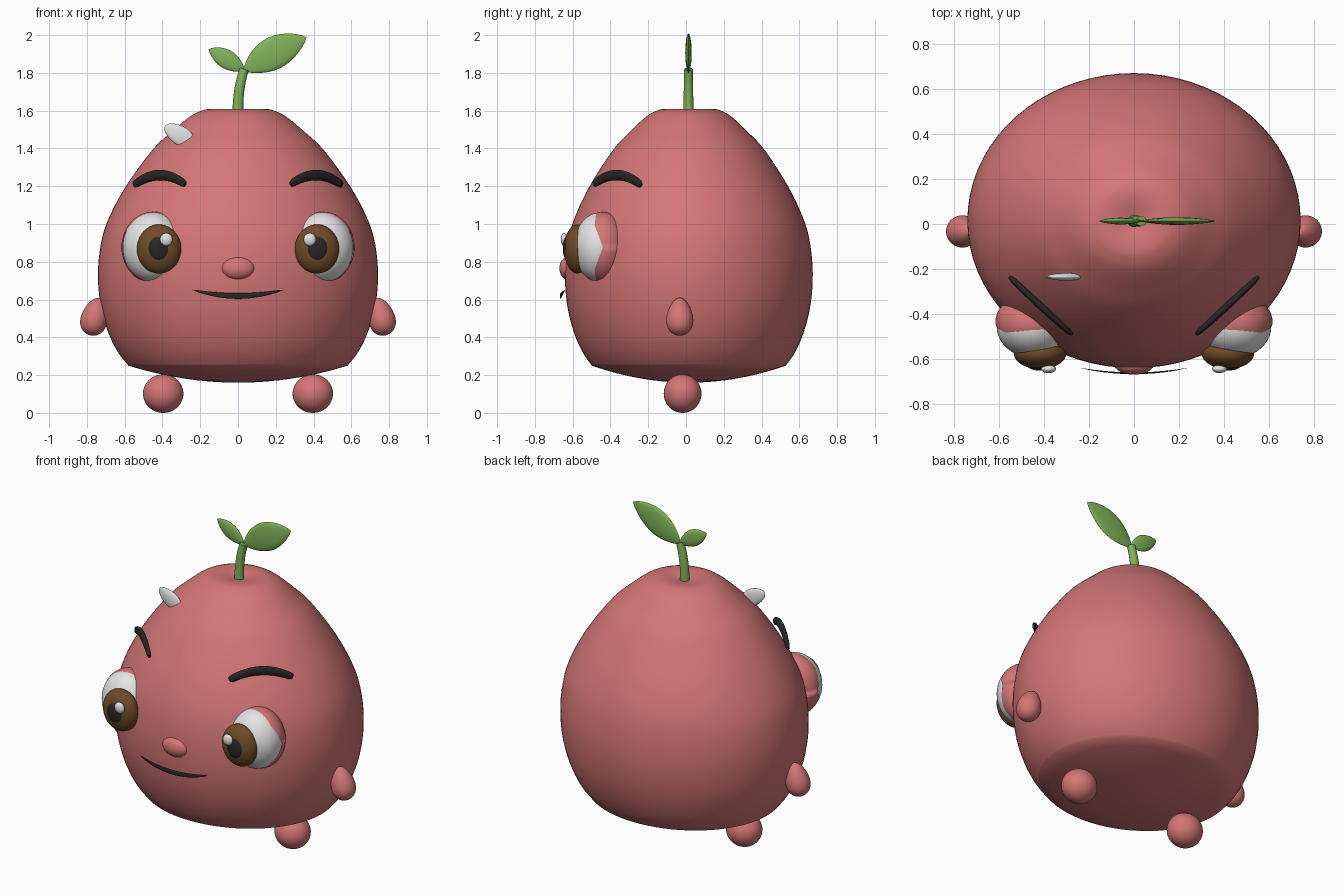
import bpy, bmesh
from math import sin, cos, pi, radians
from mathutils import Vector, Matrix

cube = bpy.data.objects.get("Cube")
if cube:
    bpy.data.objects.remove(cube, do_unlink=True)


def material(name, rgb):
    m = bpy.data.materials.new(name)
    m.use_nodes = True
    m.diffuse_color = (*rgb, 1)
    m.node_tree.nodes["Principled BSDF"].inputs["Base Color"].default_value = (*rgb, 1)
    return m


PINK = material("coral pink", (0.66, 0.18, 0.18))
GREEN = material("leaf green", (0.22, 0.45, 0.10))
WHITE = material("soft white", (0.78, 0.78, 0.78))
BROWN = material("iris brown", (0.16, 0.07, 0.02))
BLACK = material("charcoal", (0.02, 0.02, 0.02))


def finish(name, bm, mat):
    bmesh.ops.recalc_face_normals(bm, faces=bm.faces)
    mesh = bpy.data.meshes.new(name)
    bm.to_mesh(mesh)
    bm.free()
    mesh.materials.append(mat)
    mesh.shade_smooth()
    ob = bpy.data.objects.new(name, mesh)
    bpy.context.collection.objects.link(ob)
    return ob


def ellipsoid(name, center, radii, mat, tilt=0, taper=0, cuts=()):
    """Ellipsoid, narrowed to the top by taper, tilted about y, trimmed by planes."""
    bm = bmesh.new()
    bmesh.ops.create_uvsphere(bm, u_segments=40, v_segments=24, radius=1)
    for v in bm.verts:
        k = 1 - taper * v.co.z
        v.co = Vector((v.co.x * k * radii[0], v.co.y * k * radii[1], v.co.z * radii[2]))
    for normal in cuts:
        bmesh.ops.bisect_plane(bm, geom=bm.verts[:] + bm.edges[:] + bm.faces[:],
                               plane_co=(0, 0, 0.0), plane_no=normal, clear_inner=True)
    bm.transform(Matrix.Translation(center) @ Matrix.Rotation(tilt, 4, 'Y'))
    return finish(name, bm, mat)


def loft(name, rings, mat):
    """Skin a list of closed rings and cap both ends."""
    bm = bmesh.new()
    rows = [[bm.verts.new(p) for p in ring] for ring in rings]
    n = len(rows[0])
    for a, b in zip(rows, rows[1:]):
        for i in range(n):
            bm.faces.new((a[i], a[(i + 1) % n], b[(i + 1) % n], b[i]))
    bm.faces.new(rows[0])
    bm.faces.new(rows[-1])
    bmesh.ops.remove_doubles(bm, verts=bm.verts, dist=0.0002)
    return finish(name, bm, mat)


def sweep(name, start, mid, end, normal, width, depth, mat, profile, steps=24, sides=16):
    """Elliptical section along an arc through three points; profile(t) scales it."""
    a, m, b = Vector(start), Vector(mid), Vector(end)
    c = 2 * m - (a + b) / 2
    normal = Vector(normal).normalized()
    rings = []
    for k in range(steps + 1):
        t = k / steps
        p = a * (1 - t) ** 2 + c * 2 * t * (1 - t) + b * t * t
        side = ((c - a) * (1 - t) + (b - c) * t).cross(normal).normalized()
        s = max(profile(t), 0.01)
        rings.append([p + side * width * s * cos(2 * pi * i / sides)
                      + normal * depth * s * sin(2 * pi * i / sides) for i in range(sides)])
    ob = loft(name, rings, mat)
    bpy.context.view_layer.objects.active = ob
    bpy.ops.object.select_all(action='DESELECT')
    ob.select_set(True)
    bpy.ops.object.shade_smooth_by_angle(angle=radians(50))
    return ob


# Body: smoothed outline turned around an oval
outline = [(0.58, 0.25), (0.635, 0.32), (0.685, 0.42), (0.724, 0.55), (0.741, 0.70), (0.733, 0.85),
           (0.697, 1.0), (0.6, 1.19), (0.455, 1.39), (0.35, 1.49), (0.26, 1.565), (0.2, 1.597),
           (0.15, 1.609), (0.08, 1.604), (0.0, 1.585)]
pts = [Vector(p) for p in outline]
curve = [Vector((0.58 * k / 8, 0.16 + 0.09 * (k / 8) ** 2)) for k in range(8)]
for i in range(len(pts) - 1):
    p0, p1, p2, p3 = pts[max(i - 1, 0)], pts[i], pts[i + 1], pts[min(i + 2, len(pts) - 1)]
    for k in range(4):
        t = k / 4
        curve.append(p1 + (p2 - p0) * t / 2 + (2 * p0 - 5 * p1 + 4 * p2 - p3) * t * t / 2
                     + (3 * p1 - p0 - 3 * p2 + p3) * t ** 3 / 2)
curve.append(pts[-1])
SIDES = 72
loft("body", [[(max(r, 0) * cos(2 * pi * i / SIDES), 0.015 + 0.885 * max(r, 0) * sin(2 * pi * i / SIDES), z)
               for i in range(SIDES)] for r, z in curve], PINK)

# Paired parts
for s, side in ((-1, "right"), (1, "left")):
    ellipsoid(side + "_foot", (s * 0.396, -0.018, 0.102), (0.107, 0.1, 0.102), PINK)
    ellipsoid(side + "_arm", (s * 0.758, -0.033, 0.51), (0.07, 0.07, 0.102), PINK,
              tilt=-s * 0.25, taper=0.22)
    # Eye with upper and lower lids
    eye = (s * 0.449, -0.455, 0.877)
    lid = (s * 0.451, -0.44, 0.877)
    ellipsoid(side + "_eyeball", eye, (0.162, 0.14, 0.184), WHITE)
    for d, part in ((1, "upper"), (-1, "lower")):
        ellipsoid(f"{side}_{part}_eyelid", lid, (0.166, 0.136, 0.188), PINK,
                  cuts=((0, 0, d), (0, 0.187, d * 0.07)))
    ellipsoid(side + "_iris", (s * 0.418, -0.575, 0.868), (0.117, 0.07, 0.13), BROWN)
    ellipsoid(side + "_pupil", (s * 0.42, -0.623, 0.87), (0.06, 0.029, 0.069), BLACK)
    ellipsoid(side + "_eye_glint", (s * 0.38, -0.645, 0.918), (0.033, 0.018, 0.034), WHITE)
    sweep(side + "_eyebrow", (s * 0.55, -0.238, 1.207), (s * 0.415, -0.365, 1.259),
          (s * 0.28, -0.488, 1.21), (s * 0.68, -0.73, 0), 0.028, 0.016, BLACK,
          lambda t: 0.75 + 0.25 * sin(pi * t) if 0 < t < 1 else 0.55)

# Nose, mouth and small horn
ellipsoid("nose", (0, -0.625, 0.765), (0.087, 0.045, 0.06), PINK)
sweep("mouth", (-0.24, -0.64, 0.652), (0, -0.664, 0.619), (0.24, -0.64, 0.652), (0, -1, 0),
      0.015, 0.004, BLACK, lambda t: sin(pi * t) ** 0.6)
ellipsoid("horn", (-0.312, -0.235, 1.472), (0.05, 0.017, 0.088), WHITE, tilt=radians(-58), taper=0.15)

# Sprout
sweep("stem", (0, 0.013, 1.57), (0.006, 0.013, 1.7), (0.033, 0.013, 1.82), (0, 1, 0),
      0.029, 0.027, GREEN, lambda t: 1 - 0.15 * t)
sweep("large_leaf", (0.03, 0.013, 1.81), (0.19, 0.013, 1.905), (0.362, 0.013, 1.988), (0, 1, 0),
      0.086, 0.017, GREEN, lambda t: sin(pi * t) ** 0.75)
sweep("small_leaf", (0.035, 0.013, 1.81), (-0.06, 0.013, 1.872), (-0.155, 0.013, 1.925), (0, 1, 0),
      0.05, 0.015, GREEN, lambda t: sin(pi * t) ** 0.75)
